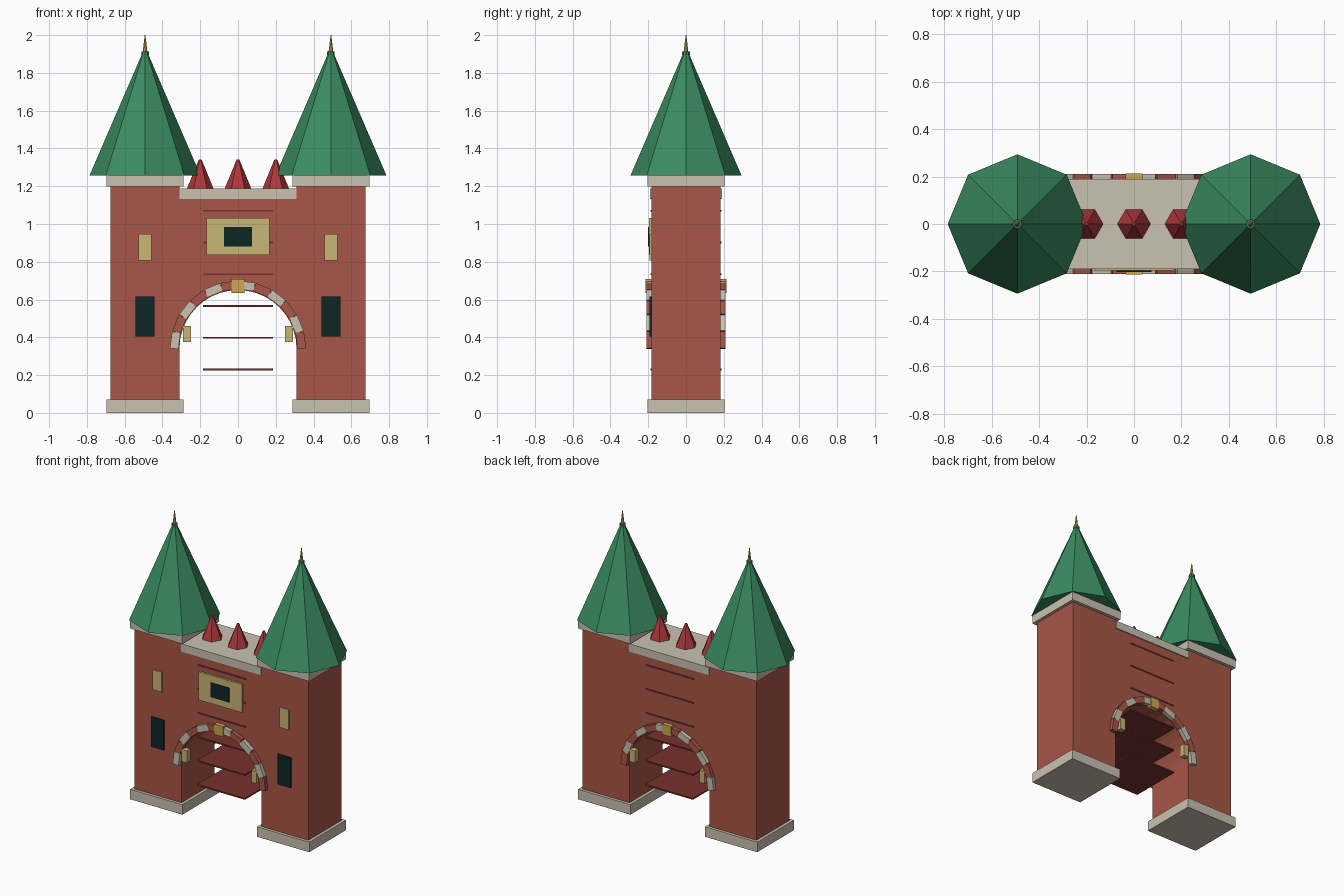
import bpy, bmesh, math
from mathutils import Matrix

if "Cube" in bpy.data.objects:
    bpy.data.objects.remove(bpy.data.objects["Cube"])


def mat(name, r, g, b):
    def lin(c):
        c /= 255
        return c / 12.92 if c <= 0.04045 else ((c + 0.055) / 1.055) ** 2.4
    m = bpy.data.materials.new(name)
    m.diffuse_color = (lin(r), lin(g), lin(b), 1)
    m.use_nodes = True
    m.node_tree.nodes["Principled BSDF"].inputs["Base Color"].default_value = m.diffuse_color
    return m


BRICK = mat("brick", 168, 86, 71)
STONE = mat("pale stone", 202, 194, 178)
GREEN = mat("roof green", 58, 140, 96)
RED = mat("spike red", 176, 55, 60)
PLANK = mat("dark red band", 120, 50, 46)
TAN = mat("tan", 202, 182, 118)
GOLD = mat("gold", 204, 166, 82)
DARK = mat("dark glass", 14, 38, 38)


def finish(name, bm, material):
    bmesh.ops.recalc_face_normals(bm, faces=bm.faces)
    me = bpy.data.meshes.new(name)
    bm.to_mesh(me)
    bm.free()
    me.materials.append(material)
    ob = bpy.data.objects.new(name, me)
    bpy.context.collection.objects.link(ob)
    return ob


def box(name, x0, x1, y0, y1, z0, z1, material, spin=0.0):
    """Box from its limits, optionally turned about the y axis."""
    bm = bmesh.new()
    bmesh.ops.create_cube(bm, size=1)
    bmesh.ops.scale(bm, vec=(x1 - x0, y1 - y0, z1 - z0), verts=bm.verts)
    bmesh.ops.rotate(bm, matrix=Matrix.Rotation(spin, 3, 'Y'), verts=bm.verts)
    bmesh.ops.translate(bm, vec=((x0 + x1) / 2, (y0 + y1) / 2, (z0 + z1) / 2), verts=bm.verts)
    return finish(name, bm, material)


def cone(name, x, y, z0, z1, r0, r1, sides, material, turn=0.0):
    bm = bmesh.new()
    bmesh.ops.create_cone(bm, cap_ends=True, segments=sides, radius1=r0, radius2=r1, depth=z1 - z0)
    bmesh.ops.rotate(bm, matrix=Matrix.Rotation(turn, 3, 'Z'), verts=bm.verts)
    bmesh.ops.translate(bm, vec=(x, y, (z0 + z1) / 2), verts=bm.verts)
    return finish(name, bm, material)


# Gate body: towers and arched wall as one extruded profile
TX, D, R, AZ = 0.492, 0.183, 0.31, 0.34
half = [(R, 1.15), (R, 1.2), (0.674, 1.2), (0.674, 0.06), (R, 0.06)]
arch = [(R * math.cos(math.pi * i / 20), AZ + R * math.sin(math.pi * i / 20)) for i in range(21)]
profile = half + arch + [(-x, z) for x, z in reversed(half)]
bm = bmesh.new()
face = bm.faces.new([bm.verts.new((x, -D, z)) for x, z in profile])
ext = bmesh.ops.extrude_face_region(bm, geom=[face])
bmesh.ops.translate(bm, vec=(0, 2 * D, 0), verts=[v for v in ext["geom"] if isinstance(v, bmesh.types.BMVert)])
bmesh.ops.triangulate(bm, faces=[f for f in bm.faces if len(f.verts) > 4])
finish("gate_body", bm, BRICK)

# Coping over the middle wall, with spikes
box("wall_coping", -0.31, 0.31, -0.19, 0.19, 1.133, 1.188, STONE)
for i in (-1, 0, 1):
    cone("coping_spike", i * 0.2, 0, 1.188, 1.342, 0.07, 0.007, 6, RED, math.pi / 6)

# Dark red bands running through the wall and passage
for i in range(6):
    z = 0.23 + i * 0.168
    box("cross_band", -0.185, 0.185, -0.187, 0.187, z - 0.005, z + 0.005, PLANK)

for s in (-1, 1):
    x = s * TX
    # Tower plinth, cornice, roof and finial
    box("tower_plinth", x - 0.203, x + 0.203, -0.203, 0.203, 0, 0.07, STONE)
    box("tower_cornice", x - 0.203, x + 0.203, -0.205, 0.205, 1.198, 1.257, STONE)
    cone("tower_roof", x, 0, 1.257, 1.91, 0.294, 0.012, 8, GREEN, 0)
    cone("finial_collar", x, 0, 1.895, 1.912, 0.02, 0.02, 8, GREEN)
    cone("finial", x, 0, 1.905, 2.0, 0.013, 0.002, 8, GOLD)
    # Tower windows, front only
    box("tower_window", x - 0.05, x + 0.05, -0.192, -D, 0.405, 0.615, DARK)
    box("tower_panel", x - 0.035, x + 0.035, -0.192, -D, 0.808, 0.948, TAN)
    # Lanterns in the passage mouths
    for f in (-1, 1):
        box("lantern", s * 0.27 - 0.02, s * 0.27 + 0.02, f * 0.19 - 0.02, f * 0.19 + 0.02, 0.375, 0.46, TAN)

# Central plaque and window
box("plaque", -0.168, 0.168, -0.197, -D, 0.835, 1.032, TAN)
box("plaque_window", -0.073, 0.073, -0.202, -0.195, 0.882, 0.983, DARK)

# Alternating arch stones and keystone, front and back
N, RM = 12, 0.335
for f in (-1, 1):
    for i in range(N):
        a = math.pi * (i + 0.5) / N
        cx, cz = RM * math.cos(a), AZ + RM * math.sin(a)
        box("arch_stone", cx - 0.0225, cx + 0.0225, f * 0.195 - 0.015, f * 0.195 + 0.015,
            cz - 0.044, cz + 0.044, STONE if i % 2 else BRICK, -a)
    box("keystone", -0.035, 0.035, f * 0.196 - 0.018, f * 0.196 + 0.018, 0.635, 0.708, GOLD)
